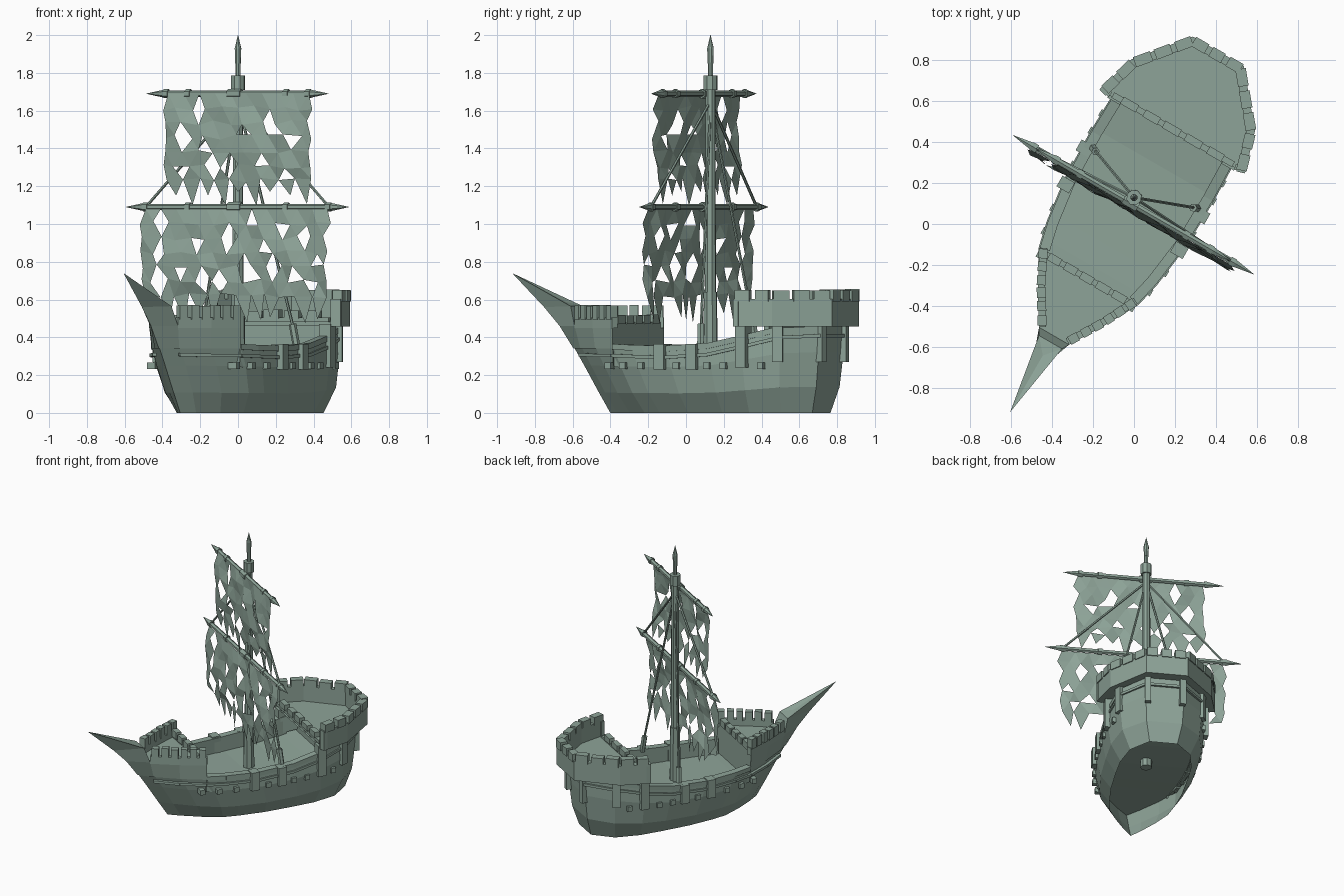
import bpy, bmesh, math, random
from mathutils import Matrix, Vector

if "Cube" in bpy.data.objects:
    bpy.data.objects.remove(bpy.data.objects["Cube"])

random.seed(4)
# Ship frame: x across, y towards the stern; turned and shifted into place
PLACE = Matrix.Translation((-0.056, 0.0325, 0)) @ Matrix.Rotation(math.radians(-30), 4, 'Z')
mat = bpy.data.materials.new("weathered_green")
mat.diffuse_color = (0.27, 0.37, 0.315, 1)
mat.use_nodes = True
mat.node_tree.nodes["Principled BSDF"].inputs["Base Color"].default_value = mat.diffuse_color


def finish(name, bm):
    bmesh.ops.recalc_face_normals(bm, faces=bm.faces)
    bm.transform(PLACE)
    me = bpy.data.meshes.new(name)
    bm.to_mesh(me)
    bm.free()
    me.materials.append(mat)
    ob = bpy.data.objects.new(name, me)
    bpy.context.collection.objects.link(ob)


def poly(bm, pts):
    bm.faces.new([bm.verts.new(p) for p in pts])


def beam(bm, p, q, zp, zq, h, inner, outer=0.0):
    """Box from p to q on plan, bottoms zp/zq, grown to the inner and outer side."""
    d = (Vector(q) - Vector(p)).normalized()
    n = Vector((-d.y, d.x))
    if n.dot(Vector((0, 0.25)) - (Vector(p) + Vector(q)) / 2) < 0:
        n = -n
    ring = []
    for c, z in ((p, zp), (q, zq)):
        a, b = Vector(c) - n * outer, Vector(c) + n * inner
        ring.append([bm.verts.new((*v, t)) for v, t in ((a, z), (b, z), (b, z + h), (a, z + h))])
    s, e = ring
    bm.faces.new(s)
    bm.faces.new(e)
    for i in range(4):
        j = (i + 1) % 4
        bm.faces.new((s[i], s[j], e[j], e[i]))


def merlons(bm, p, q, n, z, h, inner, outer):
    """Teeth spread along a wall from p to q."""
    p, q = Vector(p), Vector(q)
    for i in range(n):
        a, b = p.lerp(q, (i + random.uniform(.05, .14)) / n), p.lerp(q, (i + random.uniform(.8, .9)) / n)
        beam(bm, a, b, z, z, h + random.uniform(-.005, .003), inner, outer)


def tube(bm, a, b, r1, r2=None, seg=6):
    a, b = Vector(a), Vector(b)
    d = b - a
    m = Matrix.Translation((a + b) / 2) @ d.to_track_quat('Z', 'Y').to_matrix().to_4x4()
    bmesh.ops.create_cone(bm, cap_ends=True, segments=seg, radius1=r1,
                          radius2=r1 if r2 is None else r2, depth=d.length, matrix=m)


# Hull: half outline of the gunwale as (across, along, height)
TOP = [(0, -.73, .36), (.075, -.64, .36), (.18, -.49, .355), (.27, -.33, .355), (.30, -.2, .35),
       (.33, .03, .345), (.335, .29, .36), (.33, .49, .40), (.28, .70, .45), (.13, .86, .46)]
LEVELS = [(0, .74, -.50, .79), (.3, .95, -.57, .83), (.7, 1.015, -.66, .85), (1, 1, -.73, .86)]


def level_ring(lv):
    t, k, bow, stern = lv
    half = [(w * k, bow + (v + .73) / 1.59 * (stern - bow), z * t) for w, v, z in TOP]
    return half + [(-w, v, z) for w, v, z in reversed(half[1:])]


def side(v):
    """Gunwale half width and height at a place along the ship."""
    for a, b in zip(TOP, TOP[1:]):
        if v <= b[1]:
            f = (v - a[1]) / (b[1] - a[1])
            return a[0] + f * (b[0] - a[0]), a[2] + f * (b[2] - a[2])
    return TOP[-1][0], TOP[-1][2]


# Shell open below, with the deck sunk beneath the gunwale
bm = bmesh.new()
rings = [[bm.verts.new(p) for p in level_ring(lv)] for lv in LEVELS]
n = len(rings[0])
for lo, hi in zip(rings, rings[1:]):
    for i in range(n):
        j = (i + 1) % n
        bm.faces.new((lo[i], lo[j], hi[j], hi[i]))
finish("hull", bm)
bm = bmesh.new()
ring = [bm.verts.new(p) for p in level_ring(LEVELS[2])]
for i in range(1, len(TOP) - 1):
    bm.faces.new((ring[i], ring[i + 1], ring[n - i - 1], ring[n - i]))
bm.faces.new((ring[0], ring[1], ring[n - 1]))
finish("main_deck", bm)

# Bulwark with its cap, and wales
bm = bmesh.new()
wales = bmesh.new()
for s in (-1, 1):
    for a, b in zip(TOP[1:], TOP[2:]):
        p, q = (a[0] * s, a[1]), (b[0] * s, b[1])
        if a[1] > -.4 and b[1] < .75:
            beam(bm, p, q, a[2] - .02, b[2] - .02, .03, .045, .006)
            beam(bm, p, q, a[2] - .11, b[2] - .12, .11, .038, -.012)
        beam(wales, p, q, a[2] - .06, b[2] - .06, .018, .01, .012)
beam(wales, (-.13, .86), (.13, .86), .40, .40, .018, .01, .012)
finish("bulwark", bm)
finish("wales", wales)

# Side brackets, stern ribs and gun ports
bm = bmesh.new()
ports = bmesh.new()
for s in (-1, 1):
    for v, lo, hi in ((0, .23, .365), (.2, .23, .365), (.5, .24, .47)):
        w = side(v)[0] * s
        beam(bm, (w, v - .03), (w, v + .03), lo, lo, hi - lo, .04, .03)
    for p, q in (((.295, .66), (.27, .71)), ((.14, .855), (.10, .86))):
        beam(bm, (p[0] * s, p[1]), (q[0] * s, q[1]), .27, .27, .20, .03, .022)
    for v in (-.36, -.25, -.13, .10, .29, .39, .60):
        w = side(v)[0] * s
        beam(ports, (w, v - .018), (w, v + .018), .232, .232, .036, .03, .02)
finish("brackets", bm)
finish("gun_ports", ports)

# Forecastle: solid rising from the gunwale, with the bow spike
bm = bmesh.new()
low = [(.27, -.33, .34), (.18, -.49, .34), (.075, -.64, .34), (0, -.725, .34)]
high = [(.275, -.33, .46), (.19, -.50, .46), (.085, -.67, .46), (0, -.81, .46)]
for s in (-1, 1):
    f = lambda p: (p[0] * s, p[1], p[2])
    for i in range(3):
        poly(bm, [f(low[i]), f(low[i + 1]), f(high[i + 1]), f(high[i])])
    shoulder, chin, ridge, tip = (.065 * s, -.705, .565), (0, -.905, .56), (0, -.78, .59), (0, -1.1, .74)
    poly(bm, [f(high[2]), f(high[3]), chin, shoulder])
    poly(bm, [shoulder, chin, tip])
    poly(bm, [f(high[2]), shoulder, (0, -.705, .565), (0, -.67, .46)])
    poly(bm, [shoulder, ridge, (0, -.705, .565)])
    poly(bm, [shoulder, tip, ridge])
    poly(bm, [f(high[0]), f(high[1]), f(high[2]), (0, -.67, .46), (0, -.33, .46)])
    poly(bm, [(.265 * s, -.33, .25), f(high[0]), (0, -.33, .46), (0, -.33, .25)])
bmesh.ops.remove_doubles(bm, verts=bm.verts, dist=.0005)
finish("forecastle", bm)

bm = bmesh.new()
for s in (-1, 1):
    pts = [(p[0] * s, p[1]) for p in high[:3]]
    for p, q, k in zip(pts, pts[1:], (3, 3)):
        beam(bm, p, q, .45, .45, .055, .035)
        merlons(bm, p, q, k, .495, .075, .038, .006)
beam(bm, (-.24, -.36), (.24, -.36), .45, .45, .03, .03)
merlons(bm, (-.23, -.36), (.23, -.36), 5, .47, .05, .034, .005)
finish("forecastle_battlement", bm)

# Stern castle: deck slab, wall, teeth, front rail and bulkhead
CASTLE = [(.41, .485), (.35, .69), (.144, .938)]
loop = CASTLE + [(-w, v) for w, v in reversed(CASTLE)]
bm = bmesh.new()
for z in (.46, .49):
    poly(bm, [(w * .99, v, z) for w, v in loop])
beam(bm, (-.4, .495), (.4, .495), .46, .46, .03, -.002, .004)
beam(bm, (-.28, .63), (.28, .63), .28, .28, .18, .03)
finish("stern_deck", bm)
bm = bmesh.new()
teeth = bmesh.new()
for p, q, k in zip(loop, loop[1:], (2, 3, 3, 3, 2)):
    beam(bm, p, q, .457, .457, .145, .042)
    merlons(teeth, p, q, k, .59, .062, .045, .007)
for s in (-1, 1):
    beam(bm, (.41 * s, .485), (.355 * s, .475), .457, .457, .145, -.001, .03)
beam(bm, (-.34, .51), (.34, .51), .48, .48, .025, .03)
merlons(teeth, (-.30, .51), (.30, .51), 5, .50, .045, .034, .005)
finish("stern_castle_wall", bm)
finish("stern_castle_teeth", teeth)

# Mast: stacked sections (bottom, top, radius, top radius)
bm = bmesh.new()
MV = .112
for z0, z1, r0, r1 in ((.19, .64, .04, .036), (.62, 1.74, .03, .027), (1.71, 1.785, .038, .038),
                       (1.78, 1.86, .014, .014), (1.85, 1.93, .016, .018), (1.93, 2.0, .018, .001)):
    tube(bm, (0, MV, z0), (0, MV, z1), r0, r1, 8)
finish("mast", bm)

# Yards with pointed ends and collars
YV, YW = .08, .015
bm = bmesh.new()
for z, half in ((1.09, .68), (1.69, .555)):
    tube(bm, (YW - half + .1, YV, z), (YW + half - .1, YV, z), .017)
    for s in (-1, 1):
        tube(bm, (YW + s * (half - .11), YV, z), (YW + s * half, YV, z), .022, .001)
        for c in (.3, half - .12):
            tube(bm, (YW + s * (c - .015), YV, z), (YW + s * (c + .015), YV, z), .024)
    tube(bm, (-.04, YV, z), (.04, YV, z), .026)
finish("yards", bm)

# Rigging to the lower yard and down to the bulwark, with end blocks
bm = bmesh.new()
for s in (-1, 1):
    for end in ((YW + s * .56, YV, 1.09), (s * .29, .22, .40)):
        tube(bm, (0, MV, 1.65), end, .008)
    tube(bm, (s * .275, .213, .47), (s * .295, .222, .35), .02)
finish("rigging", bm)


def sail(name, mid, half, top, bottom, cols, rows, bow, holes):
    """Torn cloth: staggered triangles, ragged hem, missing patches."""
    bm = bmesh.new()
    step, drop = 2 * half / cols, (top - bottom) / rows
    grid = []
    for r in range(rows + 1):
        line = []
        for c in range(cols + 1 + r % 2):
            w = -half + (c - .5 * (r % 2)) * step
            w = mid + max(-half - .02, min(half + .02, w))
            j = 0 if r == 0 else .014
            bulge = bow * math.sin(math.pi * r / rows * .85) + random.uniform(-j, j)
            line.append(bm.verts.new((w + random.uniform(-j, j), YV - .016 - bulge,
                                      top - r * drop + random.uniform(-j, j))))
        grid.append(line)
    for r in range(rows):
        a, b = grid[r], grid[r + 1]
        if len(a) > len(b):
            a, b = b, a
        for i in range(len(a)):
            bm.faces.new((a[i], b[i], b[i + 1]))
            if i + 1 < len(a):
                bm.faces.new((a[i], b[i + 1], a[i + 1]))
    for k, (x, z) in enumerate(holes):
        w = (x + .035) / .866
        f = min(bm.faces, key=lambda f: (f.calc_center_median().xz - Vector((w, z))).length)
        flat = min(f.edges, key=lambda e: abs(e.verts[0].co.z - e.verts[1].co.z))
        gone = list(flat.link_faces) if k % 2 == 0 else [f]
        bmesh.ops.delete(bm, geom=gone, context='FACES_ONLY')
    # Hanging tatters
    for a, b in zip(grid[-1], grid[-1][1:]):
        if random.random() < .85:
            m = (a.co + b.co) / 2 + Vector((random.uniform(-.02, .02), .01, -random.uniform(.06, .15)))
            bm.faces.new((a, b, bm.verts.new(m)))
    bmesh.ops.delete(bm, geom=[e for e in bm.edges if not e.link_faces], context='EDGES')
    finish(name, bm)


sail("lower_sail", .019, .555, 1.08, .62, 12, 6, .022,
     [(-.41, .87), (-.30, .72), (-.17, .73), (-.2, .90), (.02, .82), (.13, .87), (.2, .74),
      (.31, .75), (.36, .93), (.07, 1.0), (-.38, 1.01), (.43, .80), (-.08, .68), (.25, .98),
      (-.05, .93), (.10, .70), (-.42, .70), (.40, .68)])
sail("upper_sail", .031, .43, 1.69, 1.23, 9, 6, .022,
     [(-.29, 1.44), (-.16, 1.42), (-.14, 1.28), (.12, 1.36), (.15, 1.58), (.30, 1.44),
      (-.23, 1.60), (.02, 1.47), (.25, 1.30), (-.31, 1.28), (-.03, 1.33), (.22, 1.50)])
